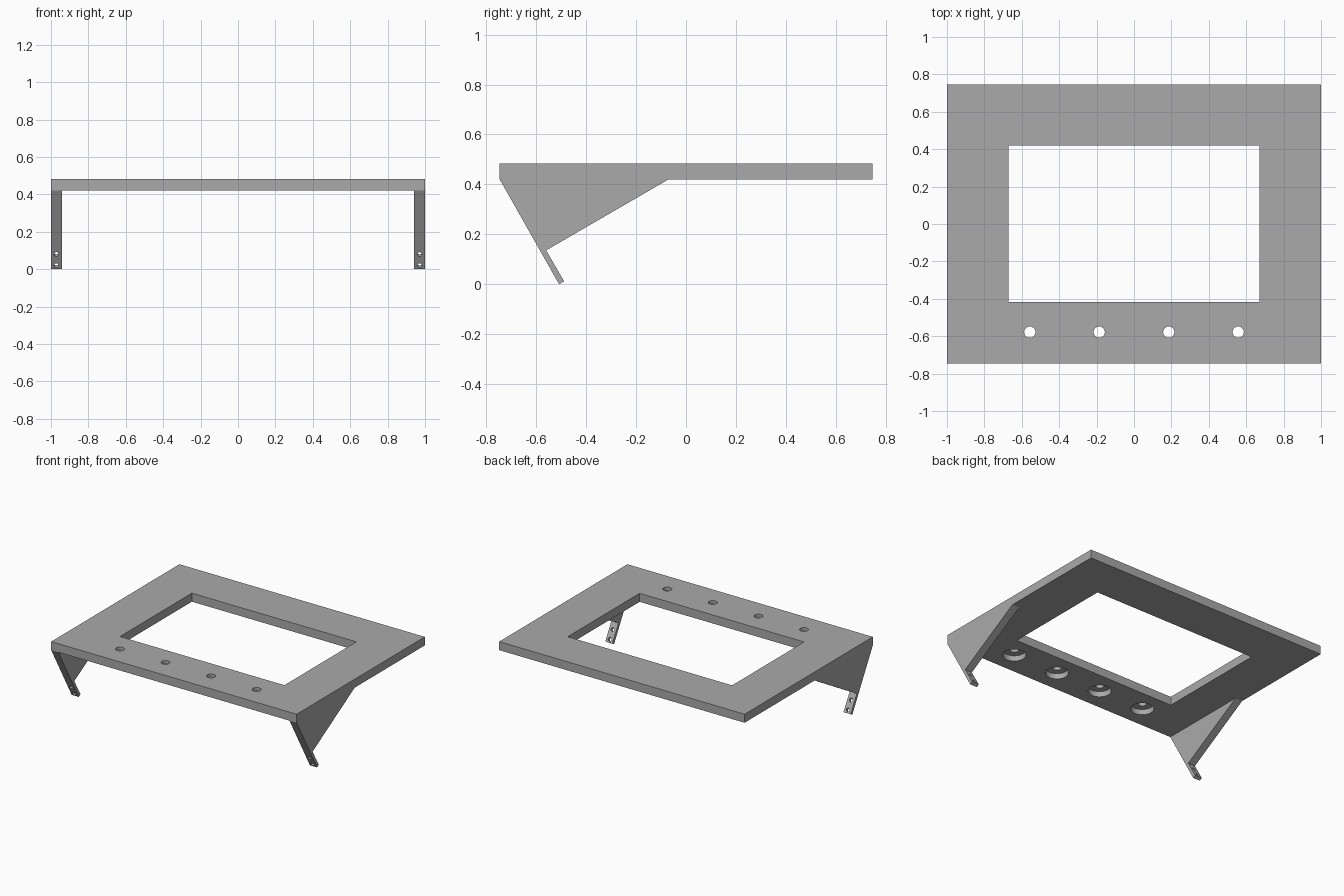
import bpy
import math
from mathutils import Vector

if "Cube" in bpy.data.objects:
    bpy.data.objects.remove(bpy.data.objects["Cube"], do_unlink=True)

gray = bpy.data.materials.new("matte gray")
gray.use_nodes = True
gray.diffuse_color = (0.4, 0.4, 0.4, 1)
gray.node_tree.nodes["Principled BSDF"].inputs["Base Color"].default_value = gray.diffuse_color

TOP, UNDER = 0.483, 0.42


def box(name, low, high):
    low, high = Vector(low), Vector(high)
    bpy.ops.mesh.primitive_cube_add(size=1, location=(low + high) / 2)
    ob = bpy.context.object
    ob.name = name
    ob.scale = high - low
    bpy.ops.object.transform_apply(location=True, rotation=True, scale=True)
    return ob


def cylinder(name, centre, radius, depth, tilt=0.0):
    bpy.ops.mesh.primitive_cylinder_add(vertices=32, radius=radius, depth=depth,
                                        location=centre, rotation=(tilt, 0, 0))
    bpy.context.object.name = name
    return bpy.context.object


def prism(name, profile, x0, x1):
    """Extrude a (y, z) profile along x."""
    n = len(profile)
    verts = [(x, y, z) for x in (x0, x1) for y, z in profile]
    faces = [tuple(reversed(range(n))), tuple(range(n, 2 * n))]
    faces += [(i, (i + 1) % n, (i + 1) % n + n, i + n) for i in range(n)]
    mesh = bpy.data.meshes.new(name)
    mesh.from_pydata(verts, [], faces)
    ob = bpy.data.objects.new(name, mesh)
    bpy.context.collection.objects.link(ob)
    return ob


def combine(target, tool, operation):
    bpy.context.view_layer.objects.active = target
    mod = target.modifiers.new(operation.lower(), "BOOLEAN")
    mod.operation, mod.object, mod.solver = operation, tool, "EXACT"
    bpy.ops.object.modifier_apply(modifier=mod.name)
    bpy.data.objects.remove(tool, do_unlink=True)


# Flat frame with a rectangular opening
frame = box("frame", (-1, -0.746, UNDER), (1, 0.746, TOP))
frame.data.materials.append(gray)
combine(frame, box("opening", (-0.67, -0.417, 0.3), (0.67, 0.42, 0.6)), "DIFFERENCE")

# Triangular side brackets, each ending in a thin slanted tab
bracket = [(-0.746, UNDER), (-0.508, 0), (-0.488, 0.012), (-0.56, 0.136),
           (-0.07, UNDER), (-0.07, 0.45), (-0.746, 0.45)]
for x0, x1 in ((-1, -0.942), (0.942, 1)):
    combine(frame, prism("bracket", bracket, x0, x1), "UNION")

# Counterbored holes along the front rail
for x in (-0.557, -0.186, 0.186, 0.557):
    combine(frame, cylinder("bolt_hole", (x, -0.578, 0.45), 0.03, 0.3), "DIFFERENCE")
    combine(frame, cylinder("counterbore", (x, -0.578, UNDER), 0.078, 0.08), "DIFFERENCE")

# Two screw holes through each tab, square to its face
for x in (-0.971, 0.971):
    for y, z in ((-0.545, 0.084), (-0.511, 0.025)):
        combine(frame, cylinder("screw_hole", (x, y, z), 0.013, 0.06, math.radians(120)),
                "DIFFERENCE")

# Smooth the hole walls, keep the edges sharp
bpy.ops.object.select_all(action="DESELECT")
frame.select_set(True)
bpy.context.view_layer.objects.active = frame
bpy.ops.object.shade_smooth_by_angle(angle=math.radians(25))
